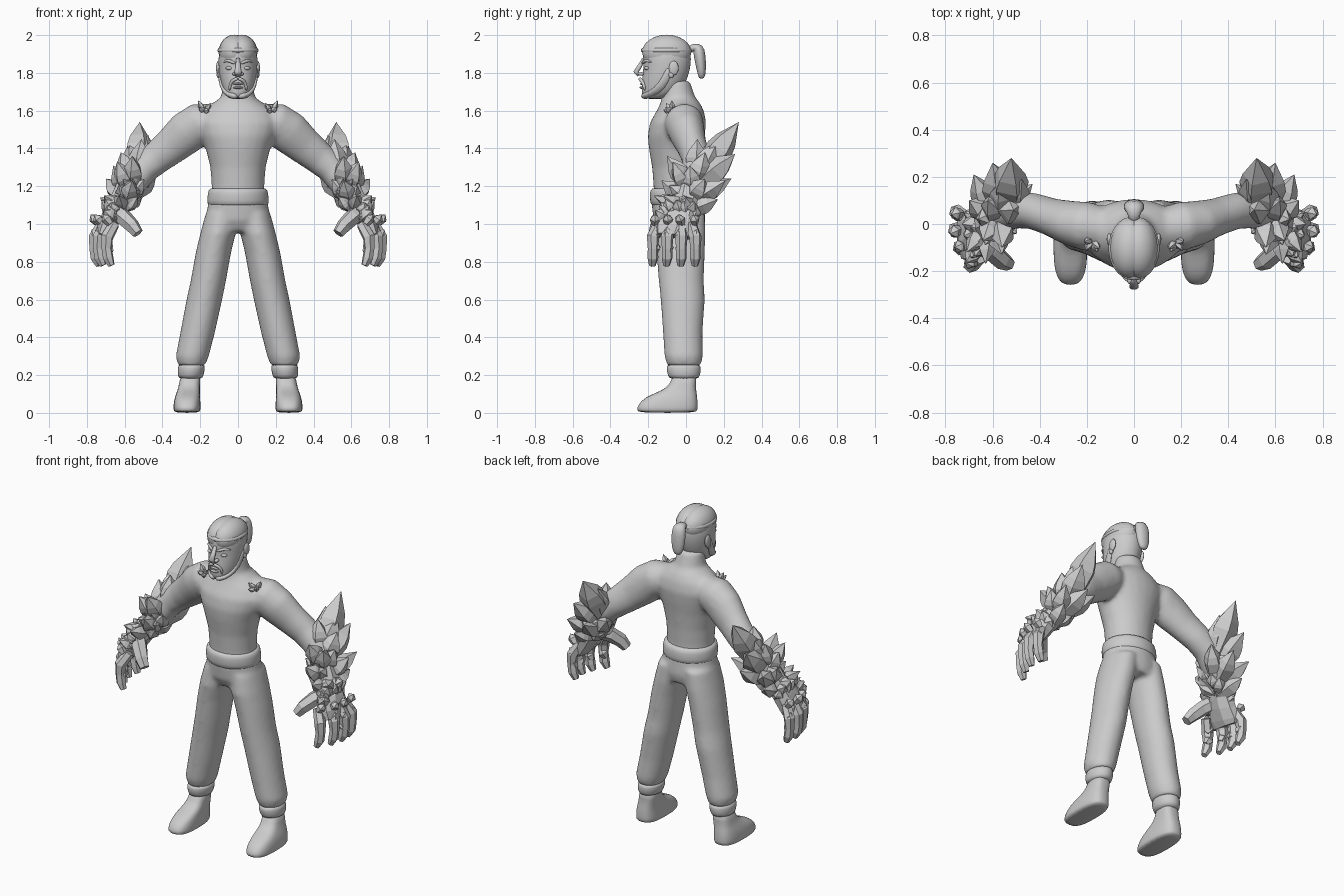
import bpy, bmesh, random
from math import cos, sin, pi, copysign
from mathutils import Vector, Matrix

cube = bpy.data.objects.get("Cube")
if cube:
    bpy.data.objects.remove(cube)

random.seed(7)
X, Y = Vector((1, 0, 0)), Vector((0, 1, 0))

grey = bpy.data.materials.new("plain grey")
grey.use_nodes = True
grey.diffuse_color = (0.6, 0.6, 0.6, 1)
grey.node_tree.nodes["Principled BSDF"].inputs["Base Color"].default_value = grey.diffuse_color


def skin(bm, rings):
    """Bridge a list of equally sized coordinate rings and cap both ends."""
    loops = [[bm.verts.new(p) for p in ring] for ring in rings]
    n = len(loops[0])
    for a, b in zip(loops, loops[1:]):
        for i in range(n):
            j = (i + 1) % n
            bm.faces.new((a[i], a[j], b[j], b[i]))
    bm.faces.new(loops[0][::-1])
    bm.faces.new(loops[-1])


def ellipse(centre, u, v, sides, turn=0.0, power=1.0):
    """Closed section; a power under one makes it squarer."""
    def bend(k):
        return copysign(abs(k) ** power, k)
    angles = [2 * pi * i / sides + turn for i in range(sides)]
    return [centre + u * bend(cos(a)) + v * bend(sin(a)) for a in angles]


def stack(bm, rows, side=1, sides=24, power=1.0):
    """Horizontal sections: height, front y, back y, centre x, half width."""
    skin(bm, [ellipse(Vector((side * cx, (f + b) / 2, z)), X * w, Y * (b - f) / 2, sides, 0, power)
              for z, f, b, cx, w in rows])


def sweep(bm, path, ref=Y, side=1, sides=16):
    """Tube through rows of x, y, z, thickness and optional width."""
    pts = [Vector((side * p[0], p[1], p[2])) for p in path]
    rings = []
    for i, (c, p) in enumerate(zip(pts, path)):
        t = (pts[min(i + 1, len(pts) - 1)] - pts[max(i - 1, 0)]).normalized()
        u = ref.cross(t).normalized()
        rings.append(ellipse(c, u * p[3], t.cross(u) * p[-1], sides, 0.3))
    skin(bm, rings)


def crystal(bm, base, tip, width):
    """Faceted shard, widest past its middle, ending in a point."""
    base, tip = Vector(base), Vector(tip)
    t = (tip - base).normalized()
    u = (X if abs(t.y) > 0.7 else Y).cross(t).normalized()
    v = t.cross(u)
    turn = random.uniform(0, pi)
    skin(bm, [ellipse(base.lerp(tip, f), u * width * k, v * width * k, 5, turn)
              for f, k in ((0, 0.65), (0.55, 1), (0.7, 0.8), (1, 0))])


def ball(bm, centre, size):
    m = Matrix.Translation(centre) @ Matrix.Diagonal((*size, 1))
    bmesh.ops.create_uvsphere(bm, u_segments=20, v_segments=12, radius=1, matrix=m)


def finish(name, bm, smooth=True, mirror=False, subdivide=0, blend=0.0):
    bmesh.ops.remove_doubles(bm, verts=bm.verts, dist=0.0002)
    bmesh.ops.recalc_face_normals(bm, faces=bm.faces)
    for f in bm.faces:
        f.smooth = smooth
    mesh = bpy.data.meshes.new(name)
    bm.to_mesh(mesh)
    bm.free()
    mesh.materials.append(grey)
    obj = bpy.data.objects.new(name, mesh)
    bpy.context.collection.objects.link(obj)
    if mirror:
        obj.modifiers.new("Mirror", 'MIRROR').use_mirror_merge = False
    if subdivide:
        obj.modifiers.new("Subdivide", 'SUBSURF').levels = subdivide
        obj.modifiers["Subdivide"].render_levels = subdivide
    if blend:
        remesh = obj.modifiers.new("Blend", 'REMESH')
        remesh.mode, remesh.voxel_size, remesh.use_smooth_shade = 'VOXEL', blend, True
        soften = obj.modifiers.new("Soften", 'SMOOTH')
        soften.factor, soften.iterations = 0.5, 12


# Torso, neck and upper arms blended into one skin
bm = bmesh.new()
stack(bm, [(1.1, -.17, .08, 0, .145), (1.2, -.172, .075, 0, .14), (1.3, -.18, .08, 0, .147),
           (1.4, -.197, .09, 0, .172), (1.47, -.203, .1, 0, .2), (1.54, -.19, .107, 0, .22),
           (1.6, -.155, .095, 0, .19), (1.64, -.135, .075, 0, .135), (1.67, -.13, .05, 0, .09),
           (1.76, -.13, .02, 0, .075)])
for side in (1, -1):
    sweep(bm, [(.1, -.02, 1.56, .08), (.2, -.01, 1.535, .11, .105), (.27, .005, 1.485, .115, .095),
               (.35, .03, 1.415, .1, .08), (.43, .055, 1.35, .088, .078), (.5, .06, 1.29, .08),
               (.57, .04, 1.2, .075), (.63, .01, 1.08, .05)], side=side)
finish("torso_and_arms", bm, blend=.012)

# Trousers
bm = bmesh.new()
stack(bm, [(1.18, -.18, .09, 0, .15), (1.1, -.182, .098, 0, .16), (1.02, -.172, .105, 0, .174),
           (.96, -.14, .09, 0, .15)])
for side in (1, -1):
    stack(bm, [(1.06, -.16, .1, .085, .085), (.95, -.17, .105, .106, .094), (.85, -.158, .1, .13, .094),
               (.7, -.145, .095, .157, .094), (.6, -.135, .1, .178, .095), (.42, -.122, .088, .215, .092),
               (.3, -.115, .09, .242, .088), (.25, -.1, .08, .246, .072)], side)
finish("trousers", bm, blend=.012)

bm = bmesh.new()
stack(bm, [(1.09, -.178, .094, 0, .154), (1.105, -.188, .102, 0, .163), (1.145, -.193, .104, 0, .163),
           (1.18, -.19, .098, 0, .157), (1.195, -.176, .083, 0, .145)], sides=32)
finish("waistband", bm, subdivide=1)

bm = bmesh.new()
stack(bm, [(.262, -.1, .075, .246, .07), (.24, -.105, .08, .247, .072), (.2, -.098, .076, .25, .07),
           (.175, -.085, .065, .252, .058)])
finish("trouser_cuffs", bm, mirror=True, subdivide=1)

bm = bmesh.new()
stack(bm, [(.21, -.075, .06, .25, .055), (.15, -.08, .052, .257, .055), (.115, -.135, .055, .262, .06),
           (.085, -.215, .06, .268, .067), (.045, -.255, .063, .27, .072), (.015, -.262, .062, .27, .072),
           (0, -.252, .055, .27, .066)], power=.72)
finish("feet", bm, mirror=True, subdivide=1)

# Head and face
bm = bmesh.new()
stack(bm, [(1.66, -.215, -.12, 0, .04), (1.68, -.235, -.06, 0, .066), (1.72, -.236, -.015, 0, .085),
           (1.78, -.232, .012, 0, .098), (1.83, -.225, .024, 0, .103), (1.87, -.23, .028, 0, .105),
           (1.92, -.23, .025, 0, .1), (1.96, -.19, -.01, 0, .07), (1.98, -.15, -.05, 0, .04)])
finish("head", bm, subdivide=1)

bm = bmesh.new()
sweep(bm, [(0, -.225, 1.875, .008, .01), (0, -.245, 1.835, .012, .014), (0, -.265, 1.805, .014, .02),
           (0, -.25, 1.785, .008, .016)], ref=X)
ball(bm, (.018, -.238, 1.795), (.012, .016, .01))
ball(bm, (-.018, -.238, 1.795), (.012, .016, .01))
finish("nose", bm)

bm = bmesh.new()
ball(bm, (.045, -.205, 1.825), (.02, .016, .011))
finish("eyes", bm, mirror=True)

bm = bmesh.new()
sweep(bm, [(.012, -.232, 1.848, .006), (.035, -.224, 1.86, .009), (.06, -.208, 1.868, .008),
           (.08, -.18, 1.855, .004)])
finish("eyebrows", bm, mirror=True, subdivide=1)

bm = bmesh.new()
sweep(bm, [(0, -.245, 1.77, .008), (.022, -.241, 1.765, .01), (.042, -.224, 1.745, .009),
           (.045, -.218, 1.705, .007)])
finish("moustache", bm, mirror=True, subdivide=1)

bm = bmesh.new()
ball(bm, (0, -.232, 1.742), (.028, .012, .006))
ball(bm, (0, -.232, 1.722), (.026, .014, .007))
finish("lips", bm)

bm = bmesh.new()
sweep(bm, [(.1, -.085, 1.83, .008, .018), (.096, -.11, 1.76, .009, .022), (.078, -.15, 1.705, .012, .024),
           (.045, -.205, 1.68, .016, .022), (0, -.228, 1.675, .018, .022)])
finish("beard", bm, mirror=True, subdivide=1)

bm = bmesh.new()
ball(bm, (.105, -.065, 1.825), (.011, .026, .038))
ball(bm, (.103, -.078, 1.79), (.01, .014, .018))
finish("ears", bm, mirror=True)

# Hair with a centre parting, a head band and a ponytail
bm = bmesh.new()
ball(bm, (.02, -.102, 1.91), (.083, .13, .092))
finish("hair", bm, mirror=True)

bm = bmesh.new()
stack(bm, [(1.905, -.23, .026, 0, .102), (1.912, -.241, .034, 0, .11), (1.928, -.241, .034, 0, .109),
           (1.936, -.225, .022, 0, .1)])
finish("head_band", bm, subdivide=1)

bm = bmesh.new()
sweep(bm, [(0, .01, 1.915, .02, .022), (0, .04, 1.938, .022, .026), (0, .065, 1.935, .034, .04),
           (0, .073, 1.89, .032, .046), (0, .08, 1.83, .027, .042), (0, .083, 1.79, .021, .032),
           (0, .082, 1.768, .012, .018)], ref=X)
finish("ponytail", bm, subdivide=1)

# Angular stone hands
bm = bmesh.new()
sweep(bm, [(.58, .02, 1.18, .075, .08), (.635, 0, 1.1, .06, .075), (.675, -.03, 1.03, .055, .1),
           (.71, -.05, .97, .045, .115), (.725, -.055, .935, .03, .105)], sides=8)
finish("palms", bm, smooth=False, mirror=True)

bm = bmesh.new()
fingers = [(.765, .05), (.77, -.025), (.75, -.1), (.705, -.175)]
for x, y in fingers:
    near = y * .75 - .01
    sweep(bm, [(x - .05, near, 1.0, .03), (x - .012, y, .93, .034), (x - .01, y, .87, .028),
               (x - .018, y, .82, .029), (x - .035, y - .003, .78, .018)], sides=6)
sweep(bm, [(.66, -.05, 1.07, .045), (.605, -.11, 1.035, .045), (.56, -.155, .99, .04),
           (.53, -.17, .95, .03)], sides=6)
finish("fingers_and_thumbs", bm, smooth=False, mirror=True)

# Rough stones over the knuckles and the back of the hand
bm = bmesh.new()
for x, y in fingers:
    for z, reach in ((1.02, .04), (.94, .035), (.87, .022)):
        start = Vector((x - .03, y * .95, z - .02))
        crystal(bm, start, start + Vector((reach, random.uniform(-.02, .02), .05)), .028)
for i in range(16):
    start = Vector((.65, random.uniform(-.1, .06), random.uniform(1.0, 1.1)))
    away = Vector((random.uniform(.02, .08), start.y * .8, random.uniform(.03, .08)))
    crystal(bm, start, start + away, .038)
finish("knuckle_stones", bm, smooth=False, mirror=True)

# Large crystals sweeping up and back from each forearm
bm = bmesh.new()
elbow, wrist = Vector((.53, .05, 1.22)), Vector((.63, 0, 1.05))
shards = [(.52, .28, 1.54, .078), (.475, .19, 1.47, .06), (.6, .26, 1.37, .07), (.62, .1, 1.38, .065),
          (.56, -.1, 1.36, .055), (.64, -.07, 1.33, .055), (.7, .1, 1.24, .055), (.73, 0, 1.14, .045),
          (.68, .21, 1.23, .055), (.43, .17, 1.27, .055), (.63, -.17, 1.15, .042), (.71, -.12, 1.15, .042),
          (.66, .17, 1.13, .05), (.54, .24, 1.24, .06), (.56, -.13, 1.23, .05), (.51, .06, 1.45, .06),
          (.57, .17, 1.44, .065), (.66, .02, 1.31, .055)]
for x, y, z, width in shards:
    along = min(max((1.45 - z) / .35, 0), 1)
    crystal(bm, elbow.lerp(wrist, along), (x, y, z), width)
for i in range(24):
    along, angle = random.random(), random.uniform(-.6, 1.2) * pi
    start = elbow.lerp(wrist, along)
    away = Vector((cos(angle) * .1, sin(angle) * .13, random.uniform(.02, .12)))
    crystal(bm, start, start + away, .042)
finish("forearm_crystals", bm, smooth=False, mirror=True)

# Small shards near the collar bones
bm = bmesh.new()
for tip in ((.145, -.105, 1.64), (.212, -.075, 1.655), (.205, -.11, 1.62), (.155, -.12, 1.605)):
    crystal(bm, (.178, -.07, 1.59), tip, .016)
finish("collar_shards", bm, smooth=False, mirror=True)
